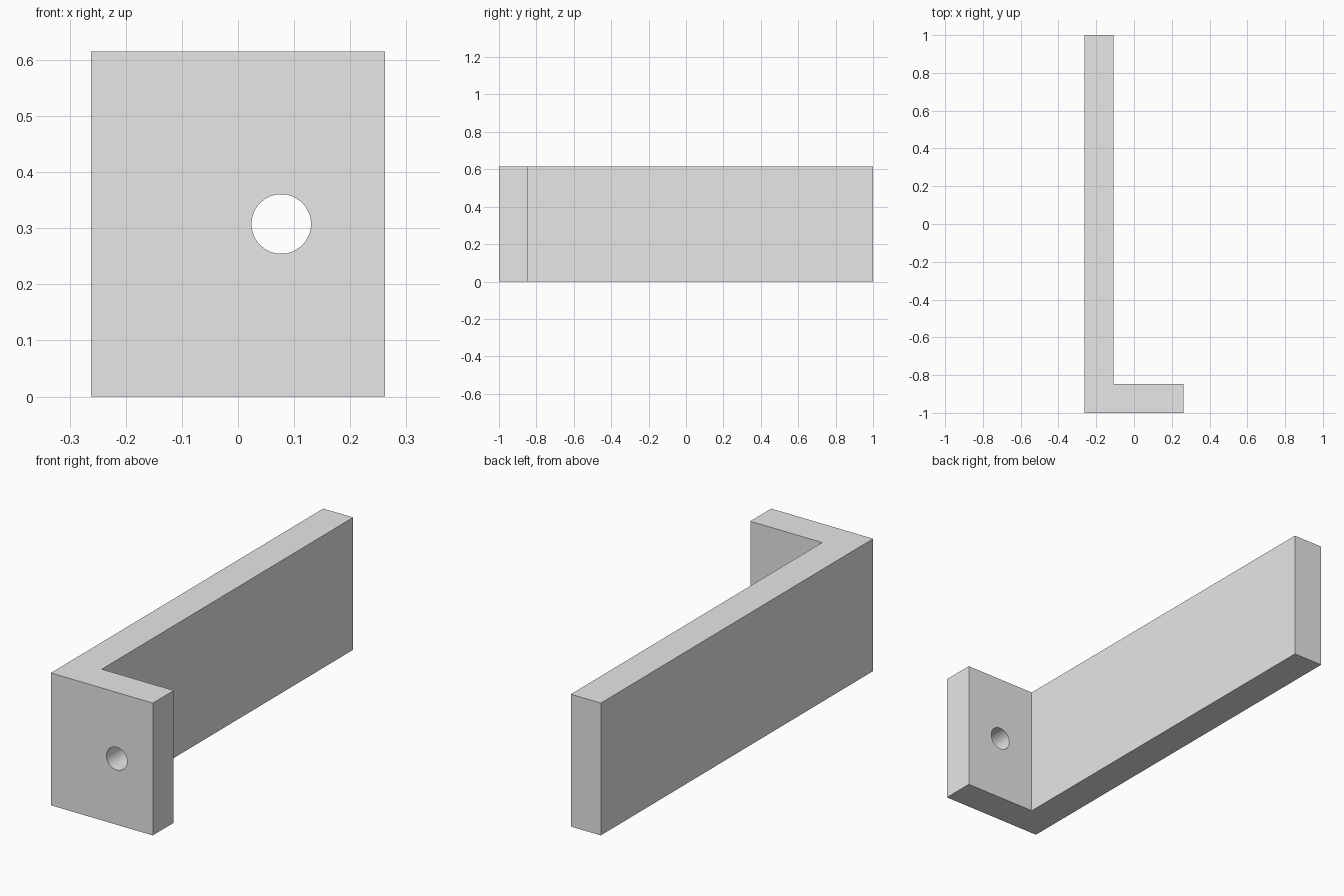
import bpy
import bmesh
from math import radians

if "Cube" in bpy.data.objects:
    bpy.data.objects.remove(bpy.data.objects["Cube"], do_unlink=True)

HALF_WIDTH = 0.262
HEIGHT = 0.615
THICK = 0.154
HOLE_X, HOLE_Z, HOLE_RADIUS = 0.077, HEIGHT / 2, 0.053

# Plain grey material
grey = bpy.data.materials.new("plain_grey")
grey.use_nodes = True
colour = (0.8, 0.8, 0.8, 1)
grey.diffuse_color = colour
grey.node_tree.nodes["Principled BSDF"].inputs["Base Color"].default_value = colour

# L-shaped bracket: long arm on the right, short flange across the front
inner_x, inner_y = -HALF_WIDTH + THICK, -1 + THICK
outline = [(-HALF_WIDTH, -1), (HALF_WIDTH, -1), (HALF_WIDTH, inner_y),
           (inner_x, inner_y), (inner_x, 1), (-HALF_WIDTH, 1)]
bm = bmesh.new()
base = bm.faces.new([bm.verts.new((x, y, 0)) for x, y in outline])
extruded = bmesh.ops.extrude_face_region(bm, geom=[base])["geom"]
top_verts = [v for v in extruded if isinstance(v, bmesh.types.BMVert)]
bmesh.ops.translate(bm, verts=top_verts, vec=(0, 0, HEIGHT))
bmesh.ops.recalc_face_normals(bm, faces=bm.faces)
mesh = bpy.data.meshes.new("bracket")
bm.to_mesh(mesh)
bm.free()
mesh.materials.append(grey)
bracket = bpy.data.objects.new("bracket", mesh)
bpy.context.collection.objects.link(bracket)

# Round hole through the flange
bpy.ops.mesh.primitive_cylinder_add(
    vertices=64, radius=HOLE_RADIUS, depth=THICK * 2,
    location=(HOLE_X, -1 + THICK / 2, HOLE_Z), rotation=(radians(90), 0, 0))
cutter = bpy.context.object
cutter.name = "hole_cutter"
cutter.hide_render = True
cutter.data.materials.append(grey)

bpy.ops.object.select_all(action="DESELECT")
bracket.select_set(True)
bpy.context.view_layer.objects.active = bracket
cut = bracket.modifiers.new("hole", "BOOLEAN")
cut.operation = "DIFFERENCE"
cut.solver = "EXACT"
cut.object = cutter
bpy.ops.object.modifier_apply(modifier=cut.name)
bpy.data.objects.remove(cutter, do_unlink=True)

# Smooth hole wall, sharp plate edges
bpy.ops.object.shade_smooth_by_angle(angle=radians(30))
